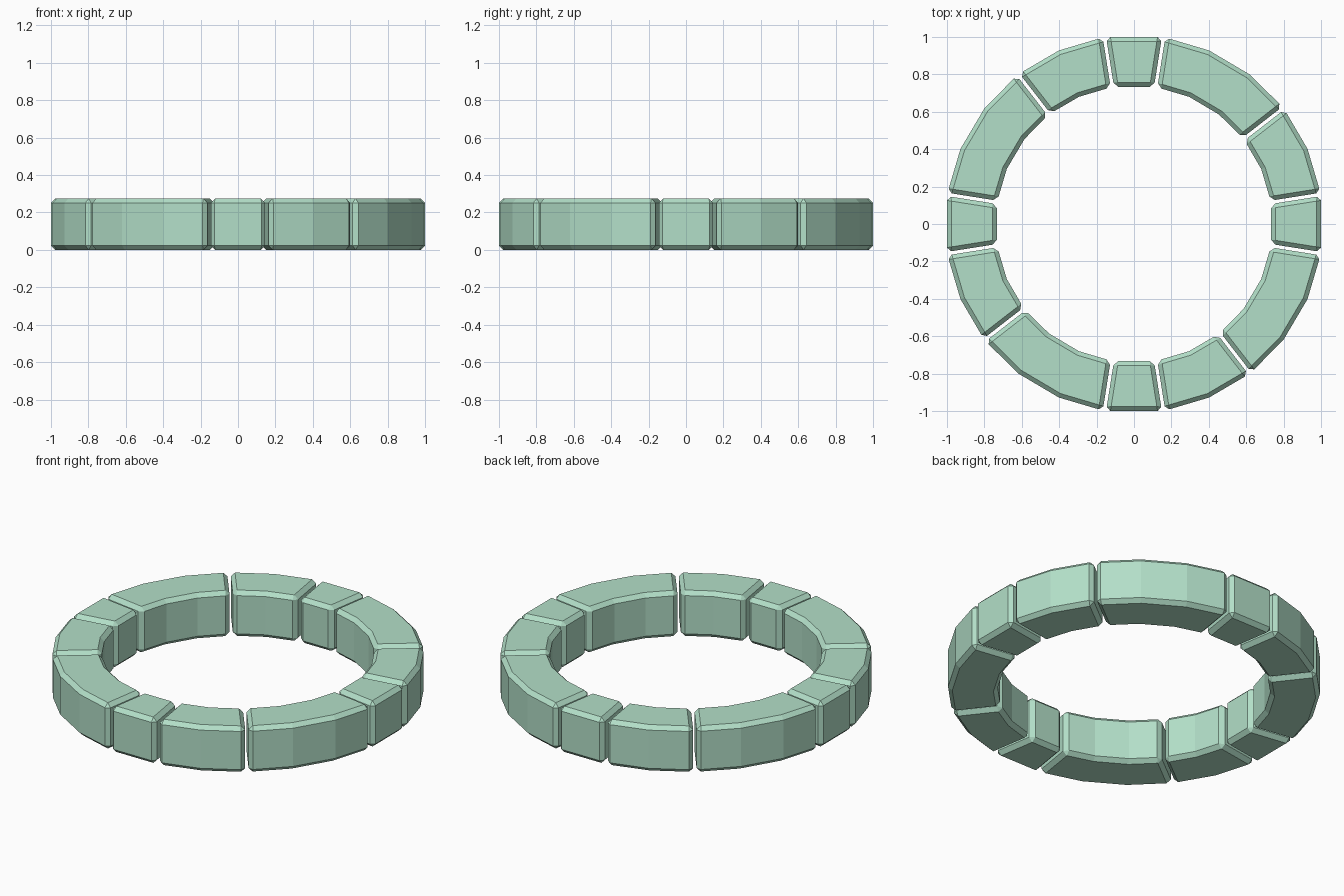
import bpy, bmesh
from math import sin, cos, radians

if "Cube" in bpy.data.objects:
    bpy.data.objects.remove(bpy.data.objects["Cube"])

R_OUT, R_IN, HEIGHT, HALF_GAP, BEVEL = 1.011, 0.741, 0.275, 0.009, 0.023

stone = bpy.data.materials.new("pale_green_stone")
stone.diffuse_color = (0.45, 0.74, 0.58, 1)
stone.use_nodes = True
stone.node_tree.nodes["Principled BSDF"].inputs["Base Color"].default_value = stone.diffuse_color


def arc(radius, start, end, steps):
    """Points along an arc; both ends are pulled in to leave a parallel gap."""
    pts = []
    for i in range(steps + 1):
        a = radians(start + (end - start) * i / steps)
        shift = HALF_GAP if i == 0 else -HALF_GAP if i == steps else 0
        pts.append((radius * cos(a) - shift * sin(a), radius * sin(a) + shift * cos(a)))
    return pts


def ring_block(name, start, end, steps):
    bm = bmesh.new()
    # one four-cornered cross-section per arc step
    sections = []
    for (ox, oy), (ix, iy) in zip(arc(R_OUT, start, end, steps), arc(R_IN, start, end, steps)):
        sections.append([bm.verts.new(c) for c in
                         ((ox, oy, 0), (ox, oy, HEIGHT), (ix, iy, HEIGHT), (ix, iy, 0))])
    for a, b in zip(sections, sections[1:]):
        for k in range(4):
            n = (k + 1) % 4
            bm.faces.new((a[k], b[k], b[n], a[n]))
    bm.faces.new(sections[0])
    bm.faces.new(sections[-1])
    bmesh.ops.recalc_face_normals(bm, faces=bm.faces)
    mesh = bpy.data.meshes.new(name)
    bm.to_mesh(mesh)
    bm.free()
    mesh.materials.append(stone)
    obj = bpy.data.objects.new(name, mesh)
    bpy.context.collection.objects.link(obj)
    # chamfer the hard edges, leave the shallow arc creases alone
    bev = obj.modifiers.new("chamfer", 'BEVEL')
    bev.width = BEVEL
    bev.segments = 1
    bev.limit_method = 'ANGLE'
    bev.angle_limit = radians(30)


# small, medium and long block repeated in each quarter
for q in range(4):
    base = q * 90
    ring_block(f"small_block_{q + 1}", base - 9, base + 9, 1)
    ring_block(f"medium_block_{q + 1}", base + 9, base + 37.8, 2)
    ring_block(f"long_block_{q + 1}", base + 37.8, base + 81, 3)
